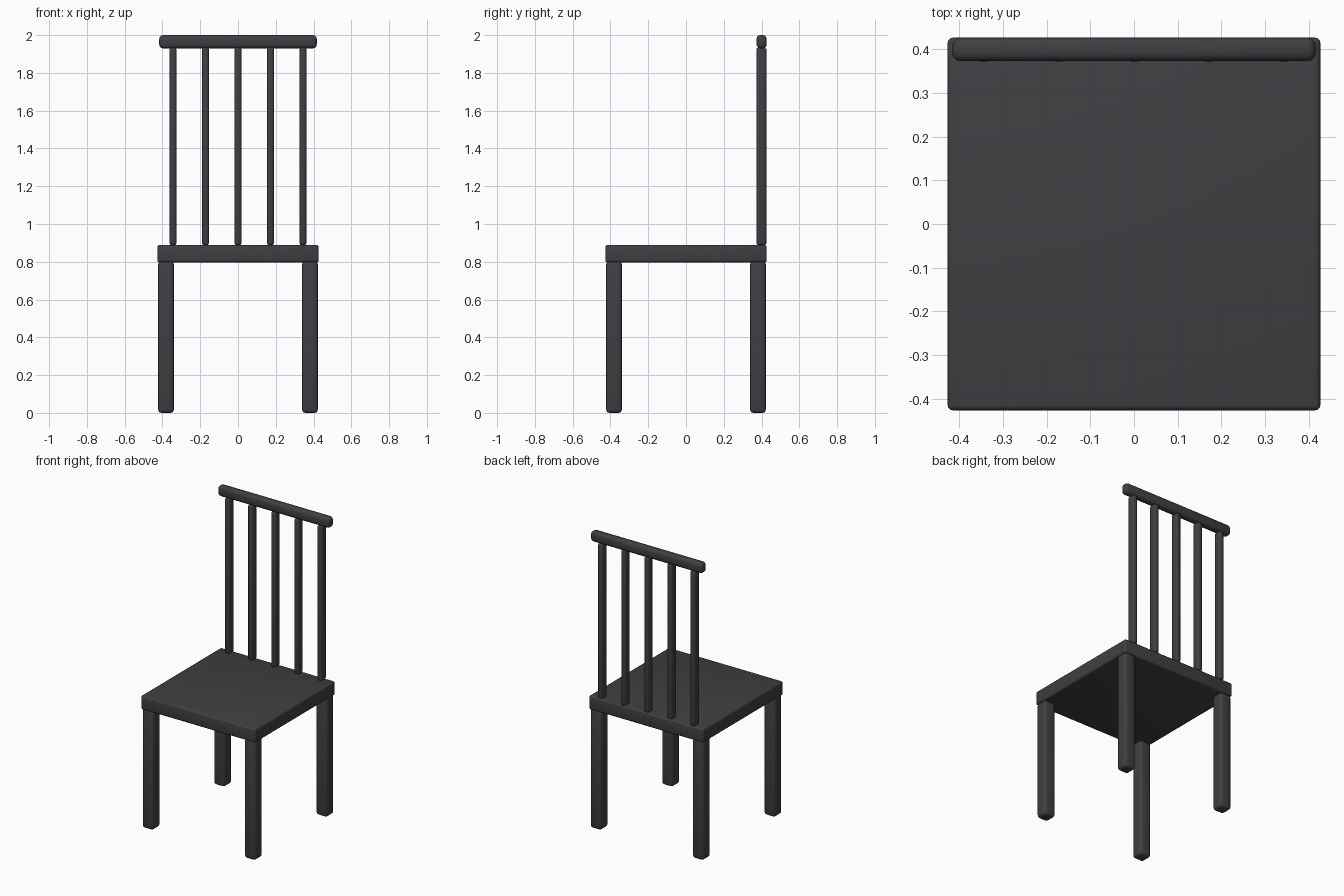
import bpy

if "Cube" in bpy.data.objects:
    bpy.data.objects.remove(bpy.data.objects["Cube"])

dark = bpy.data.materials.new("dark_paint")
dark.diffuse_color = (0.05, 0.05, 0.056, 1)
dark.use_nodes = True
dark.node_tree.nodes["Principled BSDF"].inputs["Base Color"].default_value = dark.diffuse_color


def rounded_box(name, lo, hi, bevel, segments=3):
    """Box between two corners with rounded edges."""
    bpy.ops.mesh.primitive_cube_add(
        size=1, location=[(a + b) / 2 for a, b in zip(lo, hi)])
    ob = bpy.context.object
    ob.name = name
    ob.scale = [b - a for a, b in zip(lo, hi)]
    bpy.ops.object.transform_apply(location=False, rotation=False, scale=True)
    mod = ob.modifiers.new("round_edges", 'BEVEL')
    mod.width = bevel
    mod.segments = segments
    bpy.ops.object.modifier_apply(modifier=mod.name)
    bpy.ops.object.shade_smooth_by_angle()
    ob.data.materials.append(dark)
    return ob


# Seat
rounded_box("seat", (-0.427, -0.427, 0.797), (0.427, 0.427, 0.89), 0.012)

# Four legs
H = 0.0415
for side, x in (("left", -0.381), ("right", 0.381)):
    for end, y in (("front", -0.381), ("back", 0.381)):
        rounded_box(f"{end}_{side}_leg", (x - H, y - H, 0), (x + H, y + H, 0.805), 0.018)

# Back spindles
for i in range(5):
    x = (i - 2) * 0.172
    rounded_box(f"back_spindle_{i + 1}", (x - 0.0185, 0.372, 0.888),
                (x + 0.0185, 0.426, 1.934), 0.013)

# Top rail
rounded_box("top_rail", (-0.417, 0.373, 1.93), (0.417, 0.427, 2.0), 0.02)
